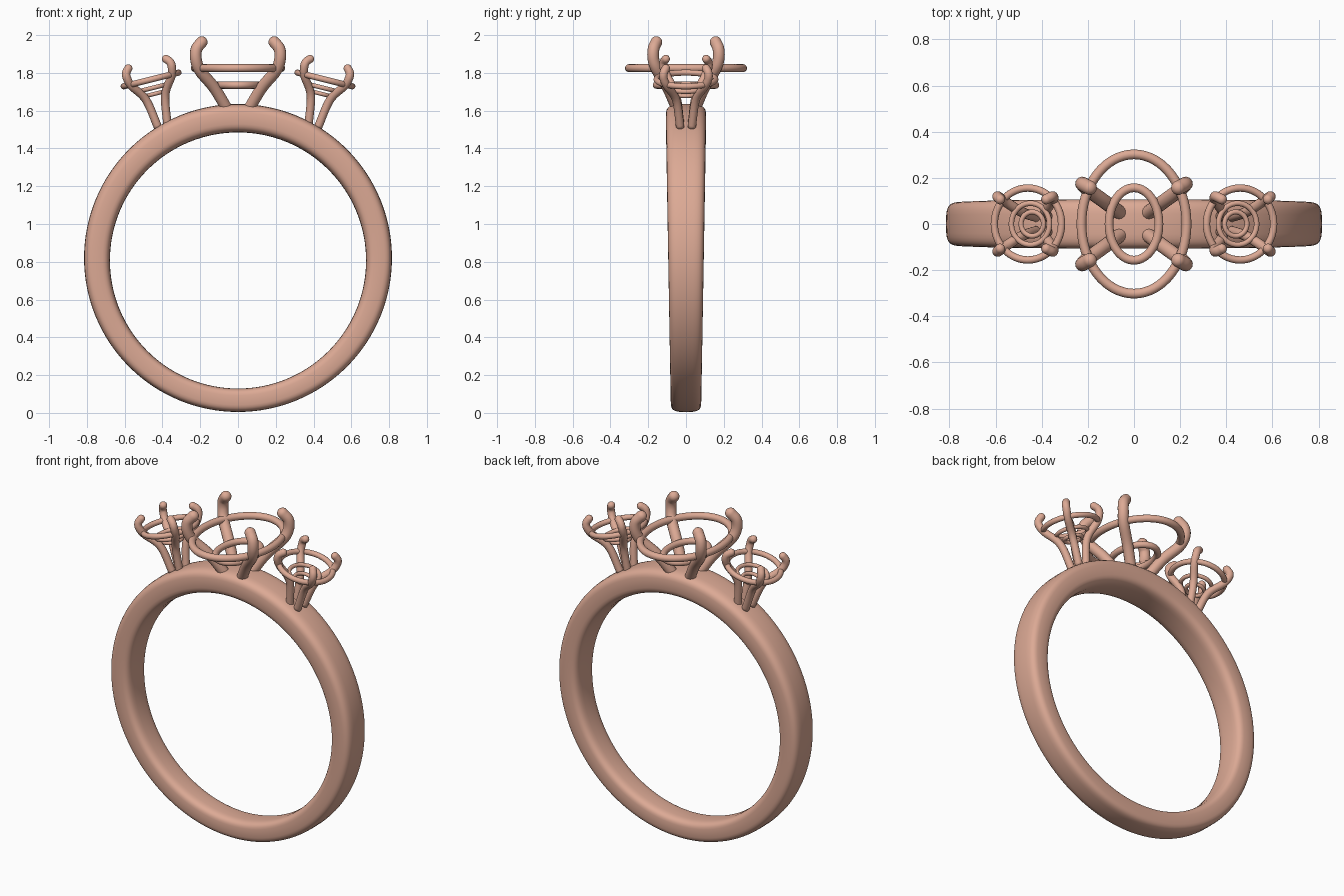
import bpy, bmesh
from math import sin, cos, pi, radians, copysign, sqrt
from mathutils import Vector, Matrix

cube = bpy.data.objects.get("Cube")
if cube:
    bpy.data.objects.remove(cube)

# Single rose gold colour
gold = bpy.data.materials.new("rose_gold")
gold.use_nodes = True
colour = (0.72, 0.40, 0.30, 1)
gold.diffuse_color = colour
gold.node_tree.nodes["Principled BSDF"].inputs["Base Color"].default_value = colour


def loft(name, sections, closed, place=Matrix()):
    """Skin a list of equal-sized point loops into a smooth solid."""
    bm = bmesh.new()
    loops = [[bm.verts.new(place @ p) for p in s] for s in sections]
    n = len(loops[0])
    pairs = list(zip(loops, loops[1:]))
    if closed:
        pairs.append((loops[-1], loops[0]))
    else:
        bm.faces.new(loops[0])
        bm.faces.new(loops[-1])
    for a, b in pairs:
        for i in range(n):
            j = (i + 1) % n
            bm.faces.new((a[i], a[j], b[j], b[i]))
    bmesh.ops.recalc_face_normals(bm, faces=bm.faces)
    mesh = bpy.data.meshes.new(name)
    bm.to_mesh(mesh)
    bm.free()
    mesh.materials.append(gold)
    mesh.shade_smooth()
    obj = bpy.data.objects.new(name, mesh)
    bpy.context.collection.objects.link(obj)
    return obj


def circle(centre, a, b, radius, sides=16):
    return [centre + radius * (a * cos(2 * pi * i / sides) + b * sin(2 * pi * i / sides))
            for i in range(sides)]


def wire_ring(name, rx, ry, height, radius, place):
    """Elliptical ring of round wire."""
    up = Vector((0, 0, 1))
    sections = []
    for i in range(64):
        t = 2 * pi * i / 64
        out = Vector((cos(t) * ry, sin(t) * rx, 0)).normalized()
        sections.append(circle(Vector((rx * cos(t), ry * sin(t), height)), out, up, radius))
    loft(name, sections, True, place)


def smooth_path(points, steps=8):
    """Catmull-Rom path through the points."""
    p = [2 * points[0] - points[1]] + points + [2 * points[-1] - points[-2]]
    path = []
    for a, b, c, d in zip(p, p[1:], p[2:], p[3:]):
        for k in range(steps):
            t = k / steps
            path.append(0.5 * (2 * b + (c - a) * t + (2 * a - 5 * b + 4 * c - d) * t ** 2
                               + (3 * b - a - 3 * c + d) * t ** 3))
    return path + [points[-1]]


def prong(name, points, radius, place):
    """Bent round wire with a domed tip."""
    path = smooth_path(points)
    side = Vector((-points[-1].y, points[-1].x, 0)).normalized()
    sections = []
    for i, p in enumerate(path):
        tangent = (path[min(i + 1, len(path) - 1)] - path[max(i - 1, 0)]).normalized()
        s = (side - tangent * side.dot(tangent)).normalized()
        sections.append(circle(p, s, tangent.cross(s), radius))
    for k in range(1, 6):
        t = k / 5.2
        sections.append(circle(path[-1] + tangent * radius * t, s, tangent.cross(s),
                               radius * sqrt(1 - t * t)))
    loft(name, sections, False, place)


def four_prongs(name, profile, radius, place):
    for sx, left in ((1, "left"), (-1, "right")):
        for sy, end in ((-1, "front"), (1, "back")):
            points = [Vector((sx * x, sy * y, z)) for x, y, z in profile]
            prong(f"{name}_prong_{end}_{left}", points, radius, place)


# Band: rounded section, thicker and wider towards the top
def rounded(v):
    return copysign(abs(v) ** 0.55, v)


band = []
for i in range(128):
    a = 2 * pi * i / 128
    direction = Vector((cos(a), 0, sin(a)))
    inner = Vector((0, 0, 0.807)) + direction * 0.678
    outer = Vector((0, 0, 0.82)) + direction * 0.815
    middle, half = (inner + outer) / 2, (outer - inner) / 2
    width = 0.094 + 0.013 * sin(a)
    band.append([middle + half * rounded(cos(t)) + Vector((0, width * rounded(sin(t)), 0))
                 for t in (2 * pi * k / 32 for k in range(32))])
loft("band", band, True)

# Centre setting
centre = Matrix.Translation((0, 0, 1.825))
wire_ring("centre_girdle_ring", 0.228, 0.302, 0, 0.021, centre)
wire_ring("centre_lower_ring", 0.108, 0.157, -0.09, 0.019, centre)
four_prongs("centre", [(0.05, 0.04, -0.23), (0.125, 0.095, -0.105), (0.2, 0.15, -0.015),
                       (0.222, 0.172, 0.045), (0.22, 0.172, 0.1), (0.192, 0.157, 0.138)],
            0.031, centre)

# Side settings, tilted outwards
for s, name in ((1, "left"), (-1, "right")):
    place = Matrix.Translation((0.46 * s, 0, 1.765)) @ Matrix.Rotation(radians(14) * s, 4, "Y")
    wire_ring(name + "_girdle_ring", 0.15, 0.156, 0, 0.016, place)
    wire_ring(name + "_middle_ring", 0.085, 0.09, -0.045, 0.012, place)
    wire_ring(name + "_lower_ring", 0.05, 0.052, -0.078, 0.011, place)
    four_prongs(name, [(0.025, 0.03, -0.26), (0.052, 0.052, -0.1), (0.108, 0.1, -0.01),
                       (0.122, 0.118, 0.035), (0.12, 0.118, 0.065), (0.103, 0.107, 0.086)],
                0.022, place)
